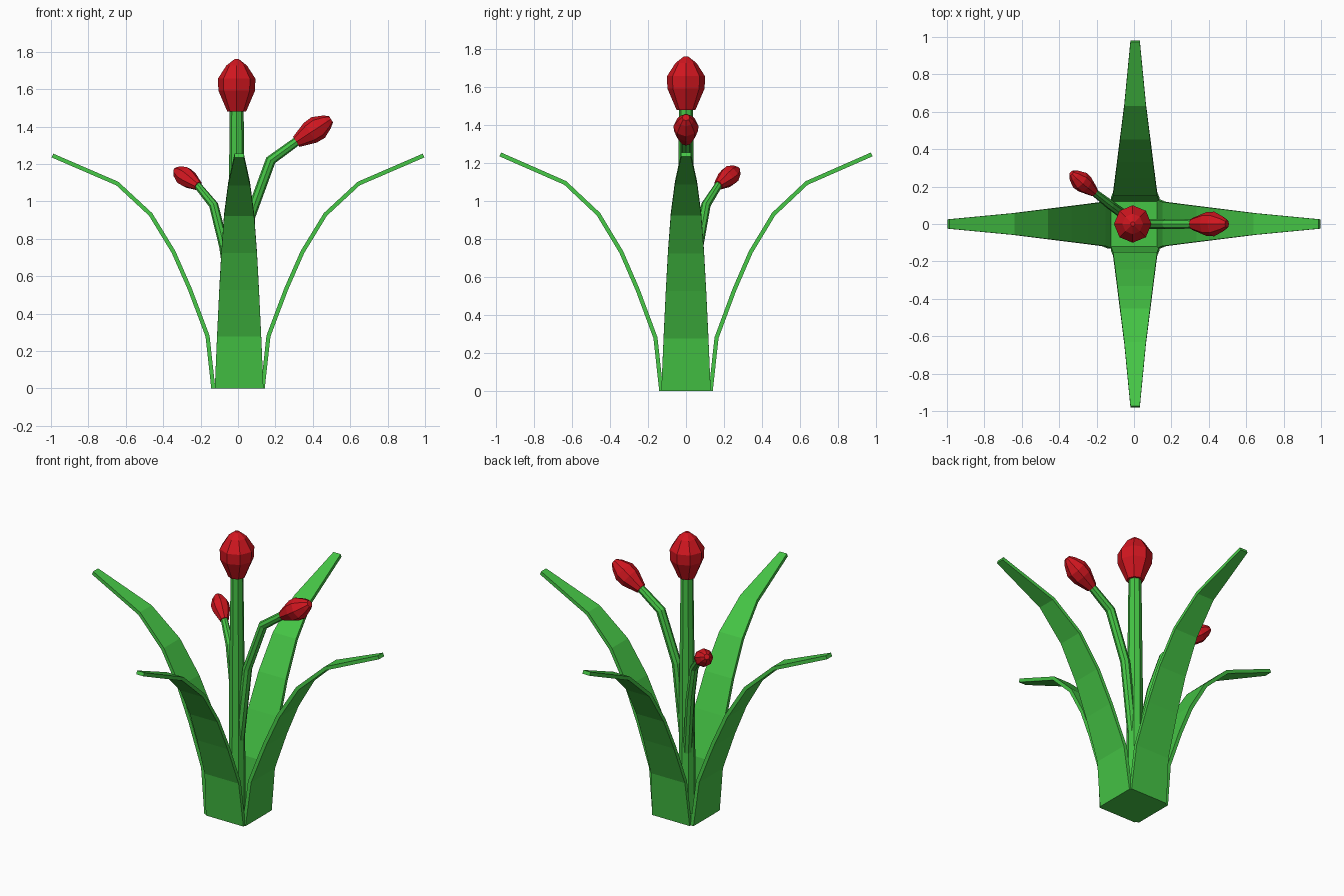
import bpy, bmesh
from math import cos, sin, pi
from mathutils import Vector, Matrix

if "Cube" in bpy.data.objects:
    bpy.data.objects.remove(bpy.data.objects["Cube"])


def material(name, color):
    m = bpy.data.materials.new(name)
    m.diffuse_color = color
    m.use_nodes = True
    m.node_tree.nodes["Principled BSDF"].inputs["Base Color"].default_value = m.diffuse_color
    return m


GREEN = material("leaf_green", (0.06, 0.56, 0.06, 1))
RED = material("bud_red", (0.64, 0.008, 0.014, 1))


def finish(bm, name, mat):
    bmesh.ops.recalc_face_normals(bm, faces=bm.faces)
    me = bpy.data.meshes.new(name)
    bm.to_mesh(me)
    bm.free()
    me.materials.append(mat)
    ob = bpy.data.objects.new(name, me)
    bpy.context.collection.objects.link(ob)
    return ob


def loft(bm, rings):
    """Join equal-sized closed rings of points and cap both ends."""
    vs = [[bm.verts.new(p) for p in r] for r in rings]
    n = len(vs[0])
    for a, b in zip(vs, vs[1:]):
        for i in range(n):
            j = (i + 1) % n
            bm.faces.new((a[i], a[j], b[j], b[i]))
    bm.faces.new(vs[0])
    bm.faces.new(vs[-1])


def tube(name, path, radii, mat, sides=8):
    pts = [Vector(p) for p in path]
    rings = []
    for k, p in enumerate(pts):
        t = (pts[min(k + 1, len(pts) - 1)] - pts[max(k - 1, 0)]).normalized()
        q = Vector((0, 0, 1)).rotation_difference(t)
        rings.append([p + q @ Vector((cos(2 * pi * i / sides), sin(2 * pi * i / sides), 0)) * radii[k]
                      for i in range(sides)])
    bm = bmesh.new()
    loft(bm, rings)
    return finish(bm, name, mat)


def bud(name, base, tip, radii):
    base, tip = Vector(base), Vector(tip)
    steps = (0, 0.4, 0.63, 0.88, 1)
    return tube(name, [base.lerp(tip, s) for s in steps], radii, RED)


# Arching leaf: distance out, height, half width
LEAF = [(0.132, 0, 0.13), (0.163, 0.28, 0.118), (0.257, 0.53, 0.106), (0.345, 0.73, 0.095),
        (0.467, 0.93, 0.08), (0.645, 1.095, 0.058), (0.992, 1.245, 0.025)]


def leaf(name, angle, reach, center):
    rings = []
    for k, (r, z, w) in enumerate(LEAF):
        a, b = LEAF[max(k - 1, 0)], LEAF[min(k + 1, len(LEAF) - 1)]
        n = Vector((b[1] - a[1], 0, a[0] - b[0])).normalized() * 0.011
        if k == 0:
            n.z = 0
        p = Vector((r, 0, z))
        side = Vector((0, w, 0))
        rings.append([p + n - side, p + n + side, p - n + side, p - n - side])
    bm = bmesh.new()
    loft(bm, rings)
    bm.transform(Matrix.Translation(center) @ Matrix.Rotation(angle, 4, 'Z')
                 @ Matrix.Diagonal((reach, 1, 1, 1)))
    return finish(bm, name, GREEN)


for i, side in enumerate(("right", "back", "left", "front")):
    odd = i % 2
    leaf("leaf_" + side, i * pi / 2, 0.985 if odd else 1.0, (0.006 if odd else 0, 0, 0))

# Floor closing the bottom of the leaf cluster
bm = bmesh.new()
bmesh.ops.create_cube(bm, size=1, matrix=Matrix.Translation((0, 0, 0.006))
                      @ Matrix.Diagonal((0.26, 0.25, 0.012, 1)))
finish(bm, "base", GREEN)

# Central stem and bud
tube("main_stem", [(-0.007, 0, 0.005), (-0.007, 0, 0.8), (-0.007, 0, 1.49)],
     [0.05, 0.045, 0.037], GREEN)
bud("main_bud", (-0.007, 0, 1.48), (-0.007, 0, 1.76), (0.05, 0.098, 0.1, 0.055, 0.012))

# Side stems and buds
tube("right_stem", [(0.005, 0, 0.4), (0.065, 0, 0.92), (0.175, 0, 1.22), (0.32, 0, 1.325)],
     [0.028, 0.028, 0.028, 0.024], GREEN)
bud("right_bud", (0.312, 0, 1.318), (0.497, 0, 1.44), (0.032, 0.063, 0.066, 0.04, 0.02))
tube("left_stem", [(-0.015, 0.01, 0.35), (-0.075, 0.065, 0.76), (-0.13, 0.105, 0.98), (-0.22, 0.175, 1.09)],
     [0.026, 0.026, 0.025, 0.02], GREEN)
bud("left_bud", (-0.213, 0.17, 1.083), (-0.335, 0.272, 1.168), (0.026, 0.05, 0.053, 0.034, 0.016))
